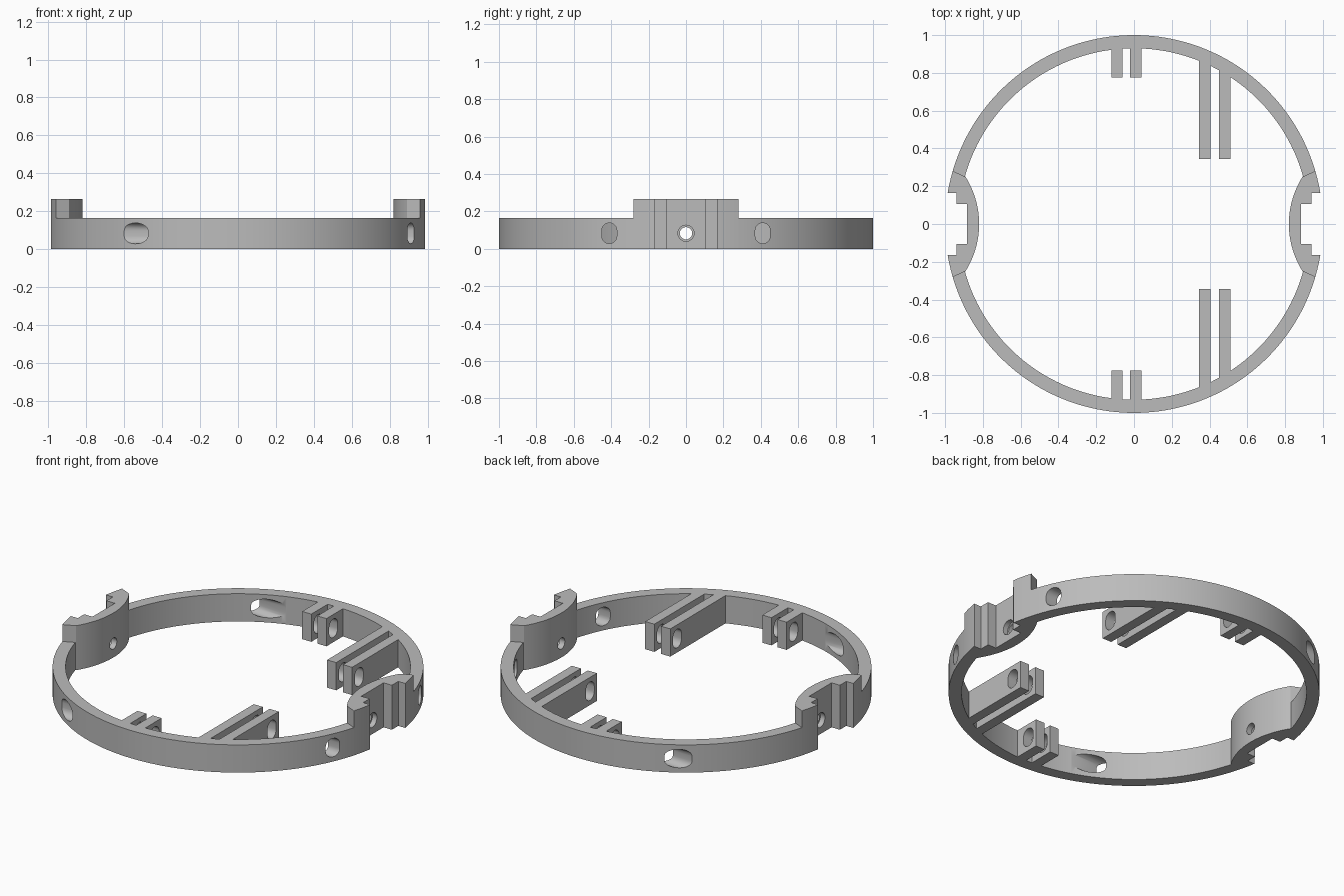
import bpy, bmesh
from math import radians, cos, sin, sqrt, pi, asin
from mathutils import Matrix

cube = bpy.data.objects.get("Cube")
if cube:
    bpy.data.objects.remove(cube, do_unlink=True)

grey = bpy.data.materials.new("plain grey")
grey.use_nodes = True
COLOUR = (0.5, 0.5, 0.5, 1)
grey.diffuse_color = COLOUR
grey.node_tree.nodes["Principled BSDF"].inputs["Base Color"].default_value = COLOUR

OUTER, INNER = 1.0, 0.93
WALL_H, MOUNT_H = 0.165, 0.265
HOLE_Z = 0.083


def prism(name, outline, depth, matrix=Matrix()):
    """Extrude a flat outline along local z."""
    bm = bmesh.new()
    face = bm.faces.new([bm.verts.new((x, y, 0)) for x, y in outline])
    new = bmesh.ops.extrude_face_region(bm, geom=[face])["geom"]
    bmesh.ops.translate(bm, vec=(0, 0, depth),
                        verts=[v for v in new if isinstance(v, bmesh.types.BMVert)])
    bmesh.ops.transform(bm, matrix=matrix, verts=bm.verts)
    bmesh.ops.recalc_face_normals(bm, faces=bm.faces)
    mesh = bpy.data.meshes.new(name)
    bm.to_mesh(mesh)
    bm.free()
    mesh.materials.append(grey)
    obj = bpy.data.objects.new(name, mesh)
    bpy.context.collection.objects.link(obj)
    return obj


def arc(radius, a0, a1, n, cx=0, cy=0):
    """Points on a circle, angles in degrees."""
    steps = [radians(a0 + (a1 - a0) * i / n) for i in range(n + 1)]
    return [(cx + radius * cos(a), cy + radius * sin(a)) for a in steps]


def select(obj):
    bpy.ops.object.select_all(action='DESELECT')
    obj.select_set(True)
    bpy.context.view_layer.objects.active = obj


def cut(obj, cutter):
    """Subtract the cutter from the object, then discard it."""
    cutter.hide_render = True
    mod = obj.modifiers.new("cut", 'BOOLEAN')
    mod.operation, mod.solver, mod.object = 'DIFFERENCE', 'EXACT', cutter
    select(obj)
    bpy.ops.object.modifier_apply(modifier=mod.name)
    bpy.data.objects.remove(cutter, do_unlink=True)


def bore(outline, x0, x1, y):
    """Cutter running along x; the outline is given in (y, z)."""
    axes = Matrix(((0, 0, 1, x0), (1, 0, 0, y), (0, 1, 0, HOLE_Z), (0, 0, 0, 1)))
    return prism("cutter", outline, x1 - x0, axes)


# Upright rounded slot
SLOT = arc(0.04, 0, 180, 12, 0, 0.015) + arc(0.04, 180, 360, 12, 0, -0.015)
SMALL_Y, LONG_Y = 0.84, 0.41

parts = []
for side, label in ((1, "back"), (-1, "front")):
    # Half of the ring wall with its two slots
    outline = arc(OUTER, 16.3, 163.7, 80) + arc(INNER, 164.4, 15.6, 80)
    wall = prism(label + "_ring_wall", [(x, side * y) for x, y in outline], WALL_H)
    cut(wall, bore(SLOT, -1.2, -0.2, side * SMALL_Y))
    cut(wall, bore(SLOT, 0.6, 1.2, side * LONG_Y))
    parts.append(wall)

    # Pairs of slotted prongs pointing inwards
    for kind, y_end, y_hole, spans in (
            ("short", 0.775, SMALL_Y, ((-0.12, -0.06), (-0.02, 0.04))),
            ("long", 0.345, LONG_Y, ((0.345, 0.405), (0.45, 0.51)))):
        for i, (x0, x1) in enumerate(spans):
            root = [(x, sqrt(0.96 ** 2 - x * x)) for x in (x1, x0)]
            outline = [(x0, y_end), (x1, y_end)] + root
            prong = prism(f"{label}_{kind}_prong_{i + 1}",
                          [(x, side * y) for x, y in outline], WALL_H)
            cut(prong, bore(SLOT, x0 - 0.02, x1 + 0.02, side * y_hole))
            parts.append(prong)

# Raised side mounts with a stepped notch and a stepped hole
BOW = 0.47
half = asin(0.25 / BOW) * 180 / pi
notch = [(0.94, 0.165), (0.94, 0.105), (0.885, 0.105)]
upper = notch[::-1] + arc(OUTER, 9.5, 16.3, 6)
lower = [(x, -y) for x, y in reversed(upper)]
inner = arc(BOW, 180 - half, 180 + half, 32, 0.82 + BOW)
for side, label in ((1, "left"), (-1, "right")):
    mount = prism(label + "_mount", [(side * x, y) for x, y in upper + inner + lower],
                  MOUNT_H)
    for radius, x0, x1 in ((0.043, 0.855, 1.1), (0.033, 0.7, 1.0)):
        a, b = sorted((side * x0, side * x1))
        cut(mount, bore(arc(radius, 0, 345, 23), a, b, 0))
    parts.append(mount)

for part in parts:
    select(part)
    bpy.ops.object.shade_smooth_by_angle(angle=radians(30))
